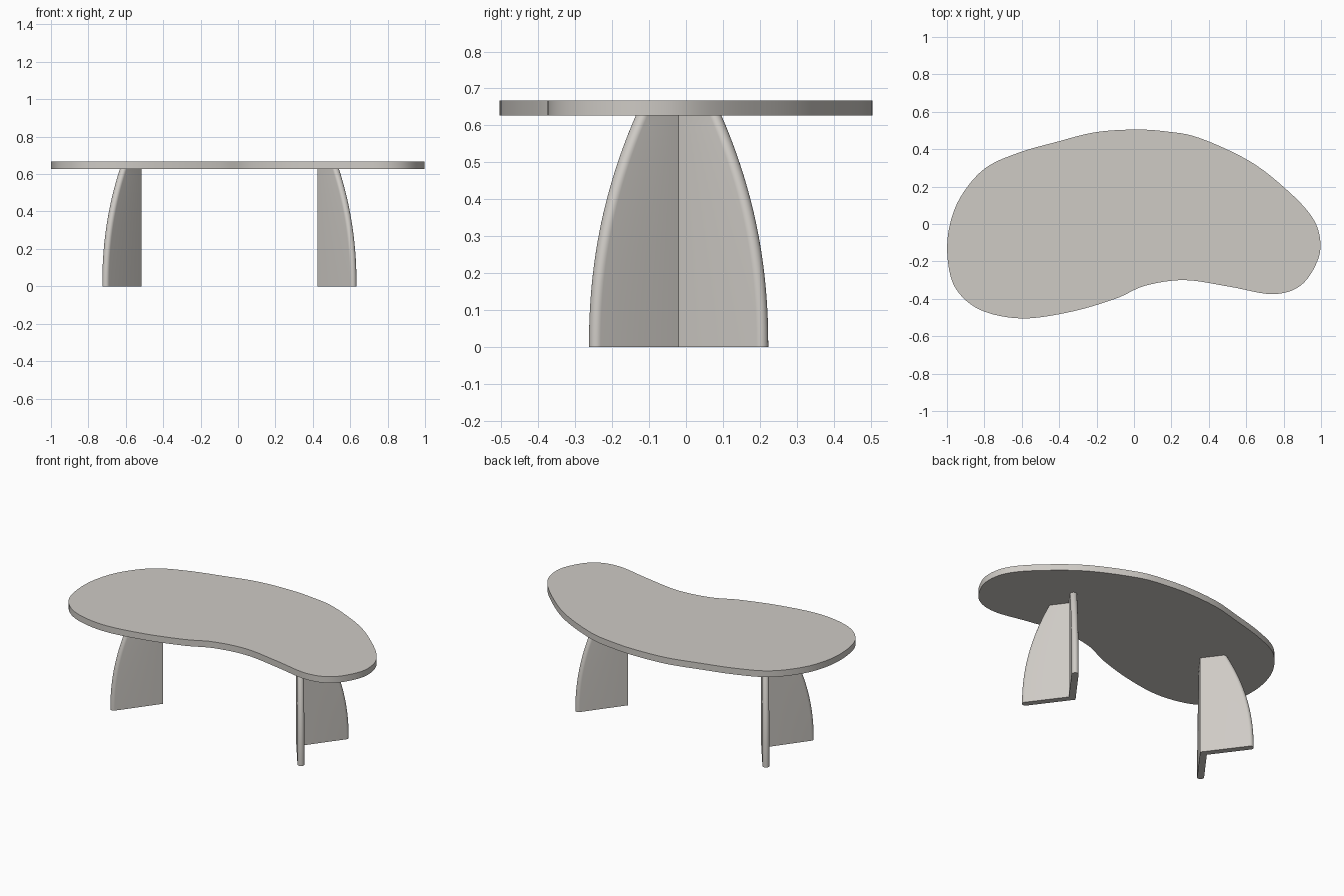
import bpy, bmesh, math
from mathutils import Vector

if "Cube" in bpy.data.objects:
    bpy.data.objects.remove(bpy.data.objects["Cube"])

stone = bpy.data.materials.new("warm light grey")
stone.diffuse_color = (0.62, 0.595, 0.56, 1)
stone.use_nodes = True
stone.node_tree.nodes["Principled BSDF"].inputs["Base Color"].default_value = stone.diffuse_color

TOP, UNDER = 0.667, 0.627      # table top surfaces
T = 0.04                       # panel thickness


def finish(name, bm):
    bmesh.ops.recalc_face_normals(bm, faces=bm.faces)
    me = bpy.data.meshes.new(name)
    bm.to_mesh(me)
    bm.free()
    me.materials.append(stone)
    ob = bpy.data.objects.new(name, me)
    bpy.context.collection.objects.link(ob)
    bpy.ops.object.select_all(action='DESELECT')
    ob.select_set(True)
    bpy.context.view_layer.objects.active = ob
    bpy.ops.object.shade_smooth_by_angle(angle=math.radians(35))
    return ob


def loft(bm, rings):
    """Skin equal-length closed rings and cap both ends."""
    vs = [[bm.verts.new(p) for p in r] for r in rings]
    n = len(vs[0])
    for a, b in zip(vs, vs[1:]):
        for i in range(n):
            j = (i + 1) % n
            bm.faces.new((a[i], a[j], b[j], b[i]))
    bm.faces.new(vs[0][::-1])
    bm.faces.new(vs[-1])


def closed_spline(pts, steps):
    """Closed smooth curve through the points (Catmull-Rom)."""
    p = [Vector(q) for q in pts]
    out = []
    for i in range(len(p)):
        a, b, c, d = (p[(i + k) % len(p)] for k in (-1, 0, 1, 2))
        for s in range(steps):
            t = s / steps
            out.append(0.5 * (2 * b + (c - a) * t + (2 * a - 5 * b + 4 * c - d) * t**2
                              + (3 * b - a - 3 * c + d) * t**3))
    return out


# Kidney-shaped table top
outline = [(0, .505), (-.21, .49), (-.41, .44), (-.62, .38), (-.80, .295), (-.93, .14),
           (-.99, -.03), (-.995, -.20), (-.95, -.35), (-.82, -.46), (-.60, -.505),
           (-.34, -.47), (-.10, -.40), (.06, -.33), (.27, -.30), (.51, -.335),
           (.74, -.375), (.89, -.33), (.98, -.20), (.995, -.08), (.95, .04),
           (.82, .18), (.62, .335), (.35, .46), (.17, .495)]
curve = closed_spline(outline, 6)
bm = bmesh.new()
loft(bm, [[(p.x, p.y, z) for p in curve] for z in (UNDER, TOP)])
finish("table_top", bm)


# V-shaped legs: two upright panels with a bowed, rounded outer edge
def leg(name, apex_x, side, apex_y=-0.02, angle=math.radians(53.5)):
    c, s = math.cos(angle), math.sin(angle)
    r = T / 2
    inner = T / s               # inside corner of the V, on its symmetry axis
    rings = []
    for k in range(25):
        z = UNDER * k / 24
        length = 0.292 - 0.158 * (k / 24) ** 2.15
        arm = []                # front arm, outside face round to inside face
        for i in range(11):
            a = -math.pi / 2 + math.pi * i / 10
            u, v = length + r * math.cos(a), r + r * math.sin(a)
            arm.append((u * c + v * s, -u * s + v * c))
        prof = [(0, 0)] + arm + [(inner, 0)] + [(x, -y) for x, y in reversed(arm)]
        rings.append([(apex_x + side * x, apex_y + y, z) for x, y in prof])
    bm = bmesh.new()
    loft(bm, rings)
    finish(name, bm)


leg("right_leg", 0.424, 1)
leg("left_leg", -0.516, -1)
